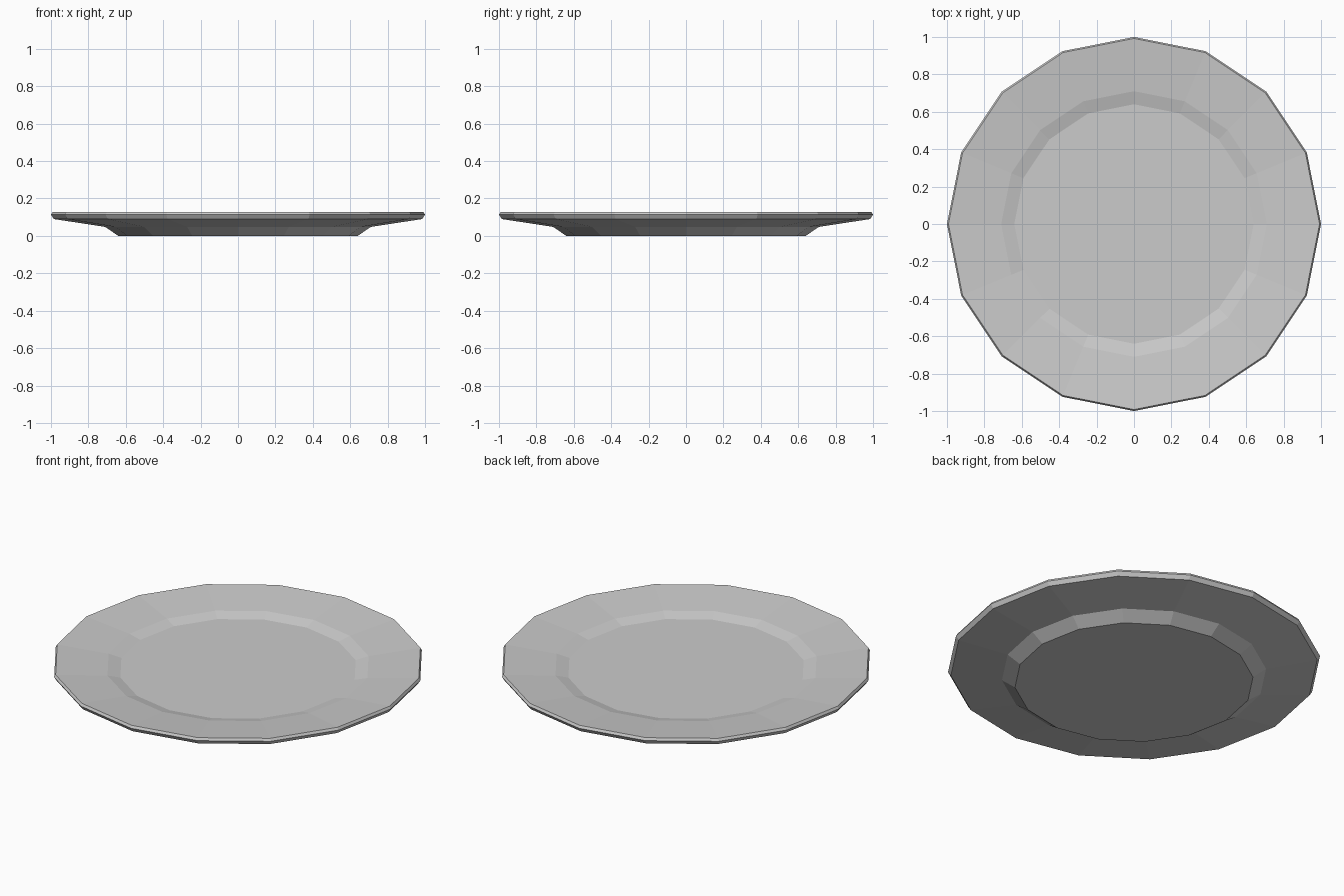
import bpy, bmesh
from math import cos, sin, tau

if "Cube" in bpy.data.objects:
    bpy.data.objects.remove(bpy.data.objects["Cube"])

SIDES = 16
# Plate cross-section (radius, height): foot, underside, rim lip, top, well
profile = [
    (0.64, 0.0), (0.71, 0.048), (0.985, 0.09),
    (1.0, 0.113), (0.992, 0.127),
    (0.71, 0.10), (0.64, 0.082),
]

bm = bmesh.new()
rings = [[bm.verts.new((r * cos(tau * i / SIDES), r * sin(tau * i / SIDES), z))
          for i in range(SIDES)] for r, z in profile]

# Side bands between neighbouring rings
for low, high in zip(rings, rings[1:]):
    for i in range(SIDES):
        j = (i + 1) % SIDES
        bm.faces.new((low[i], low[j], high[j], high[i]))

# Flat base and flat well floor
bm.faces.new(rings[0][::-1])
bm.faces.new(rings[-1])
bmesh.ops.recalc_face_normals(bm, faces=bm.faces)

mesh = bpy.data.meshes.new("plate")
bm.to_mesh(mesh)
bm.free()
plate = bpy.data.objects.new("plate", mesh)
bpy.context.collection.objects.link(plate)
